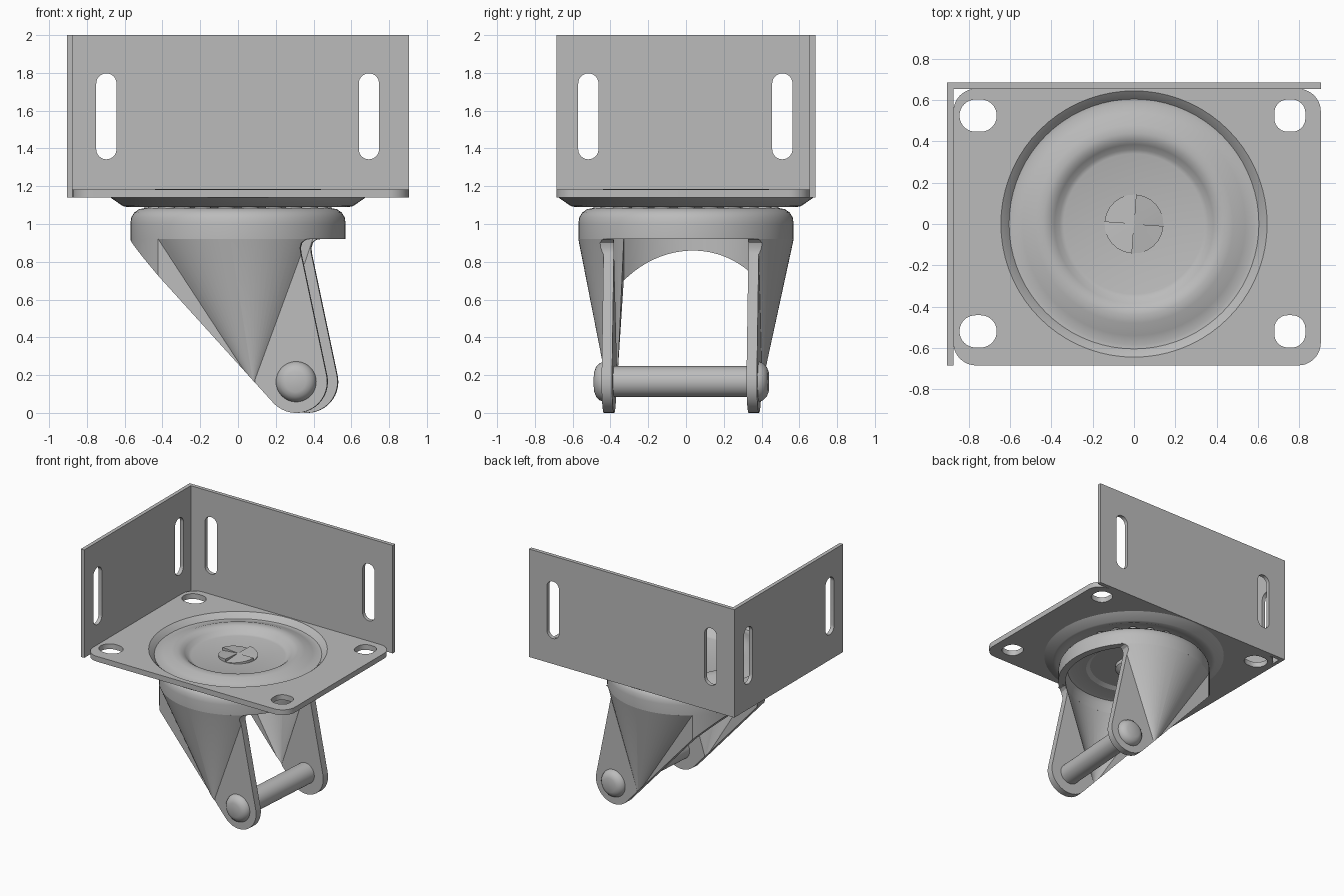
import bpy, bmesh, math
from mathutils import Matrix, Vector

if "Cube" in bpy.data.objects:
    bpy.data.objects.remove(bpy.data.objects["Cube"])

GREY = (0.5, 0.5, 0.5, 1)
steel = bpy.data.materials.new("grey steel")
steel.use_nodes = True
steel.diffuse_color = GREY
steel.node_tree.nodes["Principled BSDF"].inputs["Base Color"].default_value = GREY


def finish(name, bm, matrix=Matrix()):
    bmesh.ops.remove_doubles(bm, verts=bm.verts, dist=1e-5)
    bmesh.ops.recalc_face_normals(bm, faces=bm.faces)
    bm.transform(matrix)
    mesh = bpy.data.meshes.new(name)
    bm.to_mesh(mesh)
    bm.free()
    mesh.materials.append(steel)
    obj = bpy.data.objects.new(name, mesh)
    bpy.context.collection.objects.link(obj)
    return obj


def loft(name, rings):
    """Solid through matching closed rings, capped at both ends."""
    bm = bmesh.new()
    rows = [[bm.verts.new(p) for p in ring] for ring in rings]
    n = len(rows[0])
    for a, b in zip(rows, rows[1:]):
        for i in range(n):
            j = (i + 1) % n
            bm.faces.new((a[i], a[j], b[j], b[i]))
    bm.faces.new(rows[0])
    bm.faces.new(rows[-1])
    return finish(name, bm)


def prism(name, outline, axis, lo, hi):
    """Extrude a 2D outline along an axis."""
    pts = []
    for p in outline:
        if all((Vector(p) - Vector(q)).length > 1e-4 for q in pts):
            pts.append(p)
    place = {"x": lambda u, v, w: (w, u, v),
             "y": lambda u, v, w: (u, w, v),
             "z": lambda u, v, w: (u, v, w)}[axis]
    return loft(name, [[place(u, v, w) for u, v in pts] for w in (lo, hi)])


def rounded(cx, cy, w, h, r, n=10):
    pts = []
    for k, (sx, sy) in enumerate(((1, 1), (-1, 1), (-1, -1), (1, -1))):
        for i in range(n + 1):
            a = (k + i / n) * math.pi / 2
            pts.append((cx + sx * (w / 2 - r) + r * math.cos(a),
                        cy + sy * (h / 2 - r) + r * math.sin(a)))
    return pts


def revolve(name, profile, matrix=Matrix(), steps=72):
    """Turn a closed (radius, height) profile around z."""
    bm = bmesh.new()
    vs = [bm.verts.new((r, 0, z)) for r, z in profile]
    es = [bm.edges.new(pair) for pair in zip(vs, vs[1:])]
    if profile[0][0] > 0:
        es.append(bm.edges.new((vs[-1], vs[0])))
    bmesh.ops.spin(bm, geom=vs + es, cent=(0, 0, 0), axis=(0, 0, 1),
                   angle=2 * math.pi, steps=steps)
    return finish(name, bm, matrix)


def boolean(obj, tool, operation="DIFFERENCE"):
    mod = obj.modifiers.new("cut", "BOOLEAN")
    mod.operation, mod.solver, mod.object = operation, "EXACT", tool
    bpy.context.view_layer.objects.active = obj
    bpy.ops.object.modifier_apply(modifier=mod.name)
    bpy.data.objects.remove(tool)


def box(x0, x1, y0, y1):
    return [(x0, y0), (x1, y0), (x1, y1), (x0, y1)]


# Corner walls with vertical slots
back_wall = prism("back_wall", box(-0.905, 0.905, 1.14, 2), "y", 0.655, 0.685)
side_wall = prism("side_wall", box(-0.685, 0.655, 1.14, 2), "x", -0.905, -0.875)
for wall, axis, centres in ((back_wall, "y", (-0.697, 0.693)),
                            (side_wall, "x", (-0.517, 0.51))):
    for c in centres:
        slot = rounded(c, 1.57, 0.107, 0.455, 0.0535)
        boolean(wall, prism("slot_cutter", slot, axis, -1, 1))

# Mounting plate with four bolt holes and an opening for the dish
plate = prism("mounting_plate", rounded(0.015, -0.015, 1.78, 1.34, 0.11), "z", 1.14, 1.182)
for y in (-0.52, 0.525):
    for x, w, h in ((-0.755, 0.18, 0.156), (0.755, 0.15, 0.156)):
        boolean(plate, prism("hole_cutter", rounded(x, y, w, h, w * 0.43), "z", 1, 1.3))
boolean(plate, prism("dish_cutter", rounded(0, 0, 1.29, 1.29, 0.645, 18), "z", 1, 1.3))

# Pressed dish: outer groove, raised ring and sunken centre
revolve("pressed_dish", [
    (0, 1.13), (0.34, 1.13), (0.36, 1.136), (0.385, 1.16), (0.41, 1.177), (0.44, 1.184),
    (0.48, 1.178), (0.54, 1.155), (0.585, 1.14), (0.605, 1.142), (0.625, 1.165),
    (0.645, 1.182), (0.652, 1.17), (0.675, 1.14), (0.61, 1.095), (0.585, 1.09),
    (0.54, 1.105), (0.46, 1.135), (0.42, 1.13), (0.37, 1.095), (0.34, 1.085), (0, 1.085)])

# Rivet top: four twisted sectors
bm = bmesh.new()
centre = bm.verts.new((0, 0, 1.15))
rim = []
for q in range(4):
    for i in range(7):
        a = math.radians(q * 90 + i * 15 - 4)
        rim.append(bm.verts.new((0.143 * math.cos(a), 0.143 * math.sin(a), 1.131 + 0.004 * i)))
base = [bm.verts.new((v.co.x, v.co.y, 1.12)) for v in rim]
for i in range(len(rim)):
    j = (i + 1) % len(rim)
    bm.faces.new((centre, rim[i], rim[j]))
    bm.faces.new((rim[i], base[i], base[j], rim[j]))
finish("rivet_top", bm)

# Bearing balls between dish and fork
bm = bmesh.new()
for i in range(22):
    spot = Matrix.Rotation(i * math.tau / 22, 4, "Z") @ Matrix.Translation((0.45, 0, 1.085))
    bmesh.ops.create_uvsphere(bm, u_segments=12, v_segments=8, radius=0.045, matrix=spot)
finish("bearing_balls", bm)

# Everything below swivels by a few degrees
SWIVEL = Matrix.Rotation(math.radians(-4.1), 4, "Z")
R, W, T = 0.57, 0.412, 0.055   # crown radius, leg half width, sheet thickness

# Fork crown: shallow cup with rounded shoulder
crown = revolve("fork_crown", [
    (0, 1.085), (0.49, 1.085), (0.525, 1.078), (0.55, 1.06), (0.565, 1.035), (R, 1.0),
    (R, 0.92), (R - T, 0.92), (R - T, 0.99), (0.5, 1.02), (0.47, 1.03),
    (0.36, 1.03), (0.33, 1.05), (0, 1.05)], SWIVEL)


def half_section(z, r, w):
    """Front-to-back line: flat leg, tapering bulge, then upright round back."""
    t = min((0.92 - z) / 0.77, 0.97)
    a0 = math.asin(w / r)
    pts = [(0.62, w)]
    for i in range(21):
        a = a0 + (math.pi - 2 * a0) * i / 20
        pts.append((r * math.cos(a) * (1 - t) + 0.11 * t, w + (r * math.sin(a) - w) * (1 - t)))
    for i in range(13):
        a = math.pi - a0 * (1 - i / 12)
        pts.append((r * math.cos(a), r * math.sin(a)))
    return pts


def section(z):
    def sheet(r, w):
        half = half_section(z, r, w)
        return half + [(x, -y) for x, y in half[-2::-1]]
    ring = sheet(R, W) + sheet(R - T, W - T)[::-1]
    return [(x, y, z) for x, y in ring]


# Fork legs: tapered shell trimmed to the side silhouette
legs = loft("fork_legs", [section(z) for z in (0.92, 0.174, -0.05)])
AX, AZ = 0.338, 0.165
tip = [(AX + AZ * math.cos(math.radians(a)), AZ + AZ * math.sin(math.radians(a)))
       for a in [221 + i * 151 / 20 for i in range(21)]]
trim = [(-0.6, 0.953)] + tip + [(0.362, 0.85), (0.36, 0.875), (0.367, 0.9),
                                (0.385, 0.916), (0.41, 0.92), (0.42, 0.953)]
boolean(legs, prism("trim_tool", trim, "y", -1, 1), "INTERSECT")
legs.data.transform(SWIVEL)

# Rivet end inside the fork
revolve("rivet_end", [(0, 1.06), (0.14, 1.06), (0.14, 1.02), (0.11, 0.99), (0, 0.975)], SWIVEL)

# Axle with a domed head on each side
for side, name in ((1, "back_axle_head"), (-1, "front_axle_head")):
    turn = SWIVEL @ Matrix.Translation((AX, side * W, AZ)) @ Matrix.Rotation(-side * math.pi / 2, 4, "X")
    revolve(name, [(0, 0.052), (0.055, 0.05), (0.08, 0.04), (0.098, 0.022), (0.107, 0),
                   (0.107, -0.01), (0, -0.01)], turn, 40)
lay = SWIVEL @ Matrix.Translation((AX, 0, AZ)) @ Matrix.Rotation(math.pi / 2, 4, "X")
revolve("axle", [(0, -0.37), (0.082, -0.37), (0.082, 0.37), (0, 0.37)], lay, 40)

# Smooth curved sheet metal, keep pressed edges sharp
bpy.ops.object.select_all(action="DESELECT")
for obj in bpy.context.collection.objects:
    if obj.type == "MESH" and obj.data.materials and obj.data.materials[0] == steel:
        obj.select_set(True)
        bpy.context.view_layer.objects.active = obj
bpy.ops.object.shade_smooth_by_angle(angle=math.radians(32))
